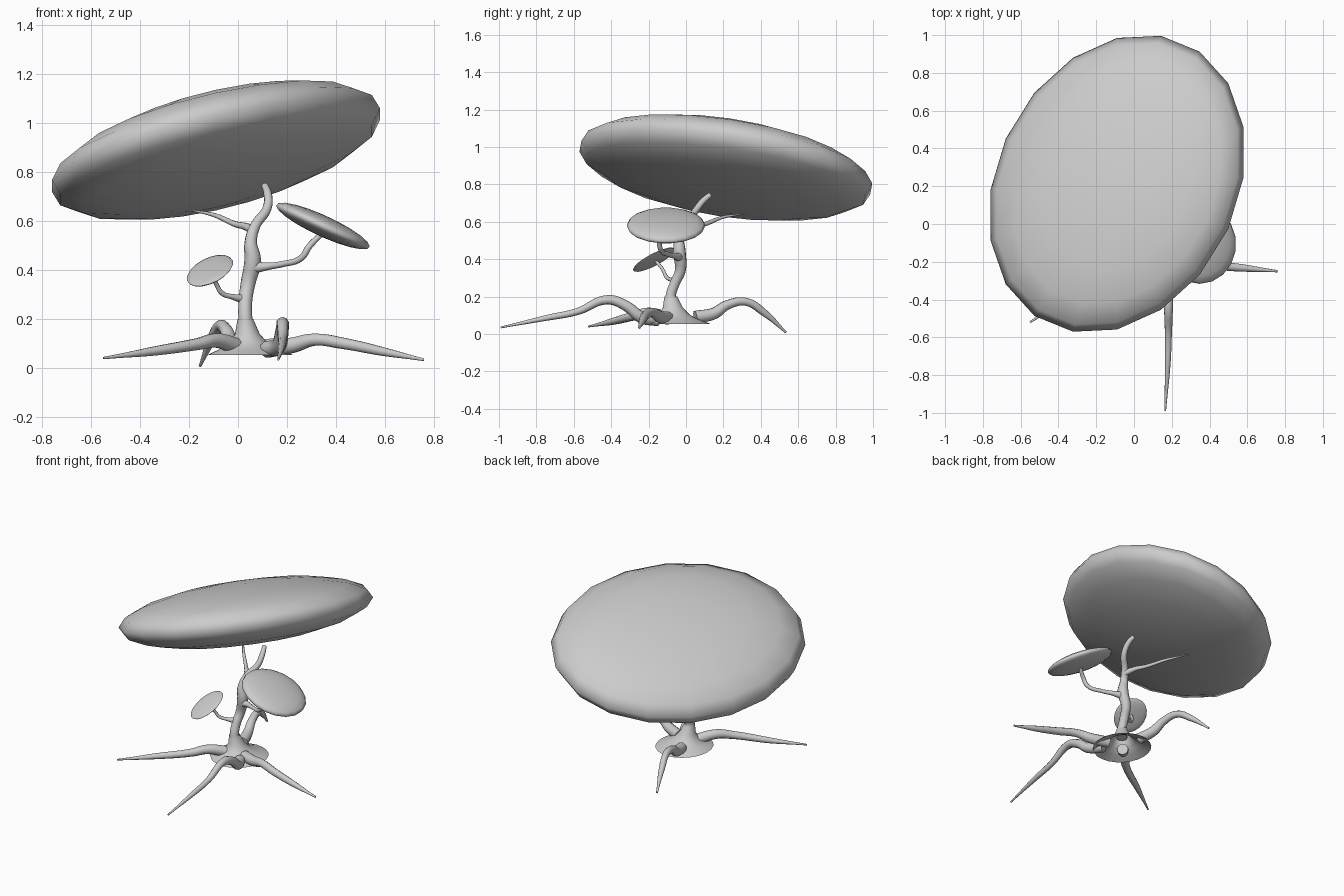
import bpy, bmesh, math


def smooth(ob, angle=60):
    bpy.ops.object.select_all(action='DESELECT')
    ob.select_set(True)
    bpy.context.view_layer.objects.active = ob
    bpy.ops.object.shade_smooth_by_angle(angle=math.radians(angle))


def limb(name, points):
    """Tapered tube through (x, y, z, radius) points."""
    cu = bpy.data.curves.new(name, 'CURVE')
    cu.dimensions = '3D'
    cu.bevel_depth = 1.0
    cu.bevel_resolution = 3
    cu.resolution_u = 6
    cu.use_fill_caps = True
    sp = cu.splines.new('BEZIER')
    sp.radius_interpolation = 'CARDINAL'
    sp.bezier_points.add(len(points) - 1)
    for bp, (x, y, z, r) in zip(sp.bezier_points, points):
        bp.co = (x, y, z)
        bp.radius = r
        bp.handle_left_type = bp.handle_right_type = 'AUTO'
    ob = bpy.data.objects.new(name, cu)
    bpy.context.collection.objects.link(ob)
    bpy.ops.object.select_all(action='DESELECT')
    ob.select_set(True)
    bpy.context.view_layer.objects.active = ob
    bpy.ops.object.convert(target='MESH')
    smooth(bpy.context.object)


def canopy(name, centre, rx, ry, skew, slope_x, slope_y, thick, segs=18):
    """Flattened sphere lying on a tilted plane; skew is the x/y covariance."""
    l21 = skew / rx
    l22 = math.sqrt(ry * ry - l21 * l21)
    bm = bmesh.new()
    bmesh.ops.create_uvsphere(bm, u_segments=segs, v_segments=10, radius=1)
    for v in bm.verts:
        a, b, c = v.co
        x, y = rx * a, l21 * a + l22 * b
        v.co = (centre[0] + x, centre[1] + y,
                centre[2] + slope_x * x + slope_y * y + thick * c)
    me = bpy.data.meshes.new(name)
    bm.to_mesh(me)
    bm.free()
    ob = bpy.data.objects.new(name, me)
    bpy.context.collection.objects.link(ob)
    smooth(ob, 80)


# Leaf canopies
canopy("main_canopy", (-0.09, 0.213, 0.89), 0.68, 0.79, 0.115, 0.266, -0.187, 0.2)
canopy("right_canopy", (0.347, -0.107, 0.58), 0.194, 0.21, 0.0, -0.436, 0.0, 0.047)
canopy("left_canopy", (-0.115, -0.172, 0.397), 0.095, 0.112, 0.0, 0.34, 0.48, 0.018)

# Trunk and branches
limb("trunk", [(0.035, -0.075, 0.14, 0.034), (0.03, -0.082, 0.2, 0.029),
               (0.03, -0.06, 0.27, 0.028), (0.04, -0.03, 0.34, 0.030),
               (0.06, -0.035, 0.44, 0.034), (0.052, -0.035, 0.51, 0.026),
               (0.07, -0.005, 0.58, 0.022), (0.118, 0.045, 0.65, 0.019),
               (0.122, 0.09, 0.71, 0.017), (0.11, 0.13, 0.745, 0.014)])
limb("right_branch", [(0.06, -0.035, 0.41, 0.026), (0.12, -0.055, 0.415, 0.016),
                      (0.18, -0.09, 0.424, 0.013), (0.26, -0.135, 0.45, 0.013),
                      (0.29, -0.14, 0.495, 0.013), (0.345, -0.11, 0.55, 0.011)])
limb("left_branch", [(0.03, -0.05, 0.28, 0.02), (-0.02, -0.08, 0.29, 0.012),
                     (-0.065, -0.105, 0.305, 0.01), (-0.09, -0.125, 0.345, 0.009),
                     (-0.113, -0.165, 0.395, 0.009)])
limb("upper_branch", [(0.065, -0.01, 0.56, 0.02), (0.03, 0.05, 0.578, 0.015),
                      (-0.01, 0.1, 0.587, 0.012), (-0.09, 0.19, 0.622, 0.009),
                      (-0.18, 0.31, 0.642, 0.004)])

# Roots
limb("right_root", [(0.12, -0.1, 0.085, 0.035), (0.22, -0.14, 0.092, 0.033),
                    (0.31, -0.18, 0.115, 0.026), (0.43, -0.215, 0.1, 0.024),
                    (0.6, -0.235, 0.065, 0.018), (0.76, -0.25, 0.033, 0.006)])
limb("front_root", [(0.12, -0.15, 0.075, 0.035), (0.165, -0.24, 0.09, 0.032),
                    (0.18, -0.32, 0.15, 0.028), (0.182, -0.42, 0.183, 0.025),
                    (0.182, -0.58, 0.12, 0.019), (0.178, -0.75, 0.085, 0.015),
                    (0.165, -0.99, 0.035, 0.005)])
limb("left_root", [(0.0, -0.11, 0.085, 0.035), (-0.09, -0.2, 0.112, 0.03),
                   (-0.16, -0.27, 0.098, 0.025), (-0.36, -0.395, 0.066, 0.018),
                   (-0.55, -0.52, 0.04, 0.005)])
limb("back_root", [(0.0, 0.05, 0.09, 0.035), (-0.03, 0.15, 0.11, 0.032),
                   (-0.05, 0.22, 0.155, 0.026), (-0.075, 0.32, 0.172, 0.022),
                   (-0.11, 0.42, 0.112, 0.019), (-0.155, 0.535, 0.008, 0.006)])

# Hollow flared foot of the trunk
bm = bmesh.new()
N = 24
rings = []
for r, z in [(0.175, 0.053), (0.125, 0.075), (0.08, 0.1), (0.05, 0.14), (0.032, 0.2)]:
    t = (z - 0.053) / 0.147
    cx, cy = 0.05 - 0.02 * t, -0.055 - 0.026 * t
    rings.append([bm.verts.new((cx + r * math.cos(i * math.tau / N),
                                cy + r * 1.08 * math.sin(i * math.tau / N), z))
                  for i in range(N)])
for lo, hi in zip(rings, rings[1:]):
    for i in range(N):
        j = (i + 1) % N
        bm.faces.new((lo[i], lo[j], hi[j], hi[i]))
me = bpy.data.meshes.new("trunk_flare")
bm.to_mesh(me)
bm.free()
flare = bpy.data.objects.new("trunk_flare", me)
bpy.context.collection.objects.link(flare)
smooth(flare)
